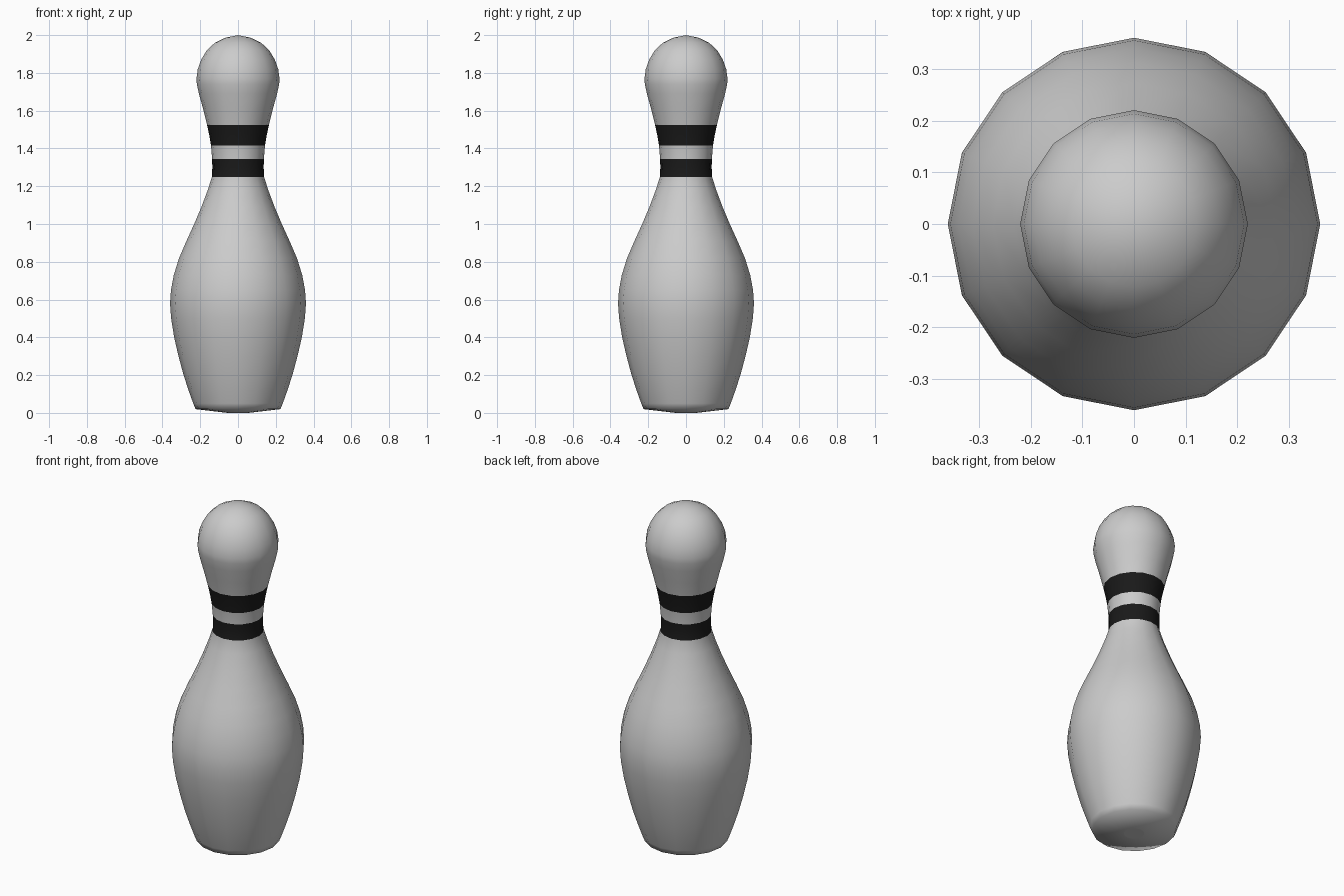
import bpy, bmesh
from math import cos, sin, tau

if "Cube" in bpy.data.objects:
    bpy.data.objects.remove(bpy.data.objects["Cube"])

SIDES = 16

# (radius, height) from the base to just below the crown
PROFILE = [
    (0.055, 0.0), (0.225, 0.02), (0.237, 0.05), (0.262, 0.12), (0.288, 0.2),
    (0.315, 0.3), (0.338, 0.4), (0.354, 0.5), (0.36, 0.58), (0.355, 0.65),
    (0.34, 0.73), (0.312, 0.82), (0.273, 0.91), (0.232, 1.0), (0.194, 1.09),
    (0.16, 1.18), (0.138, 1.25), (0.136, 1.3), (0.137, 1.345), (0.143, 1.415),
    (0.152, 1.47), (0.164, 1.525), (0.185, 1.61), (0.207, 1.69), (0.218, 1.74),
    (0.22, 1.77), (0.213, 1.82), (0.195, 1.87), (0.165, 1.92), (0.122, 1.96),
    (0.065, 1.987),
]
STRIPES = [(1.25, 1.345), (1.415, 1.525)]

# Lathe the pin body
bm = bmesh.new()
rings = [[bm.verts.new((r * cos(tau * i / SIDES), r * sin(tau * i / SIDES), z))
          for i in range(SIDES)] for r, z in PROFILE]
for k, (a, b) in enumerate(zip(rings, rings[1:])):
    mid = (PROFILE[k][1] + PROFILE[k + 1][1]) / 2
    striped = any(lo < mid < hi for lo, hi in STRIPES)
    for i in range(SIDES):
        j = (i + 1) % SIDES
        f = bm.faces.new((a[i], a[j], b[j], b[i]))
        f.smooth = True
        f.material_index = int(striped)

# Crown
tip = bm.verts.new((0, 0, 2))
for i in range(SIDES):
    bm.faces.new((rings[-1][i], rings[-1][(i + 1) % SIDES], tip)).smooth = True

# Flat disc under the base
bm.faces.new(rings[0][::-1])
for e in bm.edges:
    if all(v in rings[0] for v in e.verts):
        e.smooth = False

mesh = bpy.data.meshes.new("bowling_pin")
bm.to_mesh(mesh)
bm.free()
pin = bpy.data.objects.new("bowling_pin", mesh)
bpy.context.collection.objects.link(pin)

# Grey body and black neck stripes
for name, c in (("body_grey", 0.8), ("stripe_black", 0.01)):
    mat = bpy.data.materials.new(name)
    mat.diffuse_color = (c, c, c, 1)
    mat.use_nodes = True
    mat.node_tree.nodes["Principled BSDF"].inputs["Base Color"].default_value = mat.diffuse_color
    mesh.materials.append(mat)
